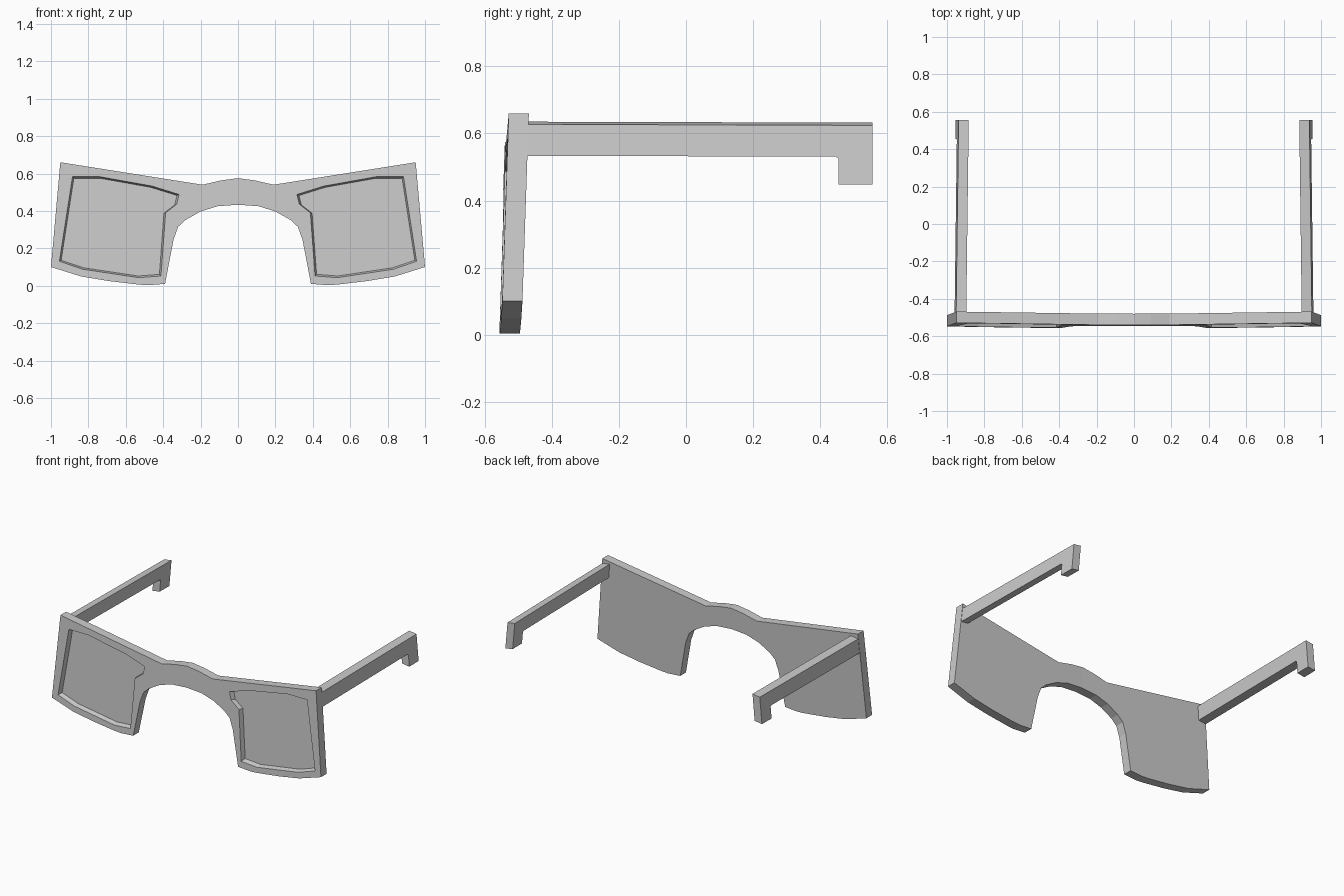
import bpy, bmesh
from mathutils import Vector

if "Cube" in bpy.data.objects:
    bpy.data.objects.remove(bpy.data.objects["Cube"])


def finish(name, bm):
    """Turn a right-hand half into a mirrored object."""
    bmesh.ops.recalc_face_normals(bm, faces=bm.faces)
    mesh = bpy.data.meshes.new(name)
    bm.to_mesh(mesh)
    bm.free()
    obj = bpy.data.objects.new(name, mesh)
    bpy.context.collection.objects.link(obj)
    mirror = obj.modifiers.new("mirror", 'MIRROR')
    mirror.use_clip = True
    return obj


def walls(bm, a, b, closed=True):
    """Join two matching loops of vertices with quads."""
    for i in range(len(a) if closed else len(a) - 1):
        j = (i + 1) % len(a)
        bm.faces.new((a[i], a[j], b[j], b[i]))


def loop_edges(bm, verts):
    return [bm.edges.get((v, verts[(i + 1) % len(verts)]))
            or bm.edges.new((v, verts[(i + 1) % len(verts)]))
            for i, v in enumerate(verts)]


# Front frame: half outline (x, z), from the bridge top round to the nose arch
outline = [(0, .575), (.09, .563), (.19, .54), (.95, .66), (1, .10),
           (.84, .05), (.69, .025), (.53, .006), (.48, .003), (.39, .01),
           (.345, .245), (.32, .315), (.28, .352), (.20, .397),
           (.11, .425), (0, .433)]
lens = [(.885, .583), (.74, .583), (.46, .533), (.315, .488), (.327, .437),
        (.387, .39), (.412, .052), (.53, .043), (.83, .088), (.955, .13)]
LENS_MID, THICK, RECESS = (.66, .32), .06, .03


def ring(bm, points, depth):
    # the front leans back towards the top and sweeps back towards the sides
    return [bm.verts.new((x, -.56 + .035 * z + .009 * x + depth, z))
            for x, z in points]


bm = bmesh.new()
front = ring(bm, outline, 0)
back = ring(bm, outline, THICK)
rim = ring(bm, lens, 0)
floor_pts = [(LENS_MID[0] + (x - LENS_MID[0]) * .967,
              LENS_MID[1] + (z - LENS_MID[1]) * .967) for x, z in lens]
floor = ring(bm, floor_pts, RECESS)
walls(bm, front, back, closed=False)
walls(bm, rim, floor)
bm.faces.new(back)
bm.faces.new(floor)
bmesh.ops.triangle_fill(bm, use_beauty=True,
                        edges=loop_edges(bm, front) + loop_edges(bm, rim),
                        normal=Vector((0, -1, 0)))
finish("front_frame", bm)

# Temple arms: side profile (y, z) with the hooked ear end
arm = [(-.49, .627), (.556, .624), (.556, .447), (.455, .447),
       (.455, .524), (.447, .531), (-.49, .533)]


def arm_ring(bm, inset, lift):
    # arms lean inward towards the top and converge slightly to the rear
    return [bm.verts.new((.95 - .013 * (y + .47) + .09 * (.635 - z) - inset,
                          y, z + lift)) for y, z in arm]


bm = bmesh.new()
outer = arm_ring(bm, 0, 0)
inner = arm_ring(bm, .054, .008)
walls(bm, outer, inner)
bm.faces.new(outer)
bm.faces.new(inner)
finish("temple_arms", bm)
